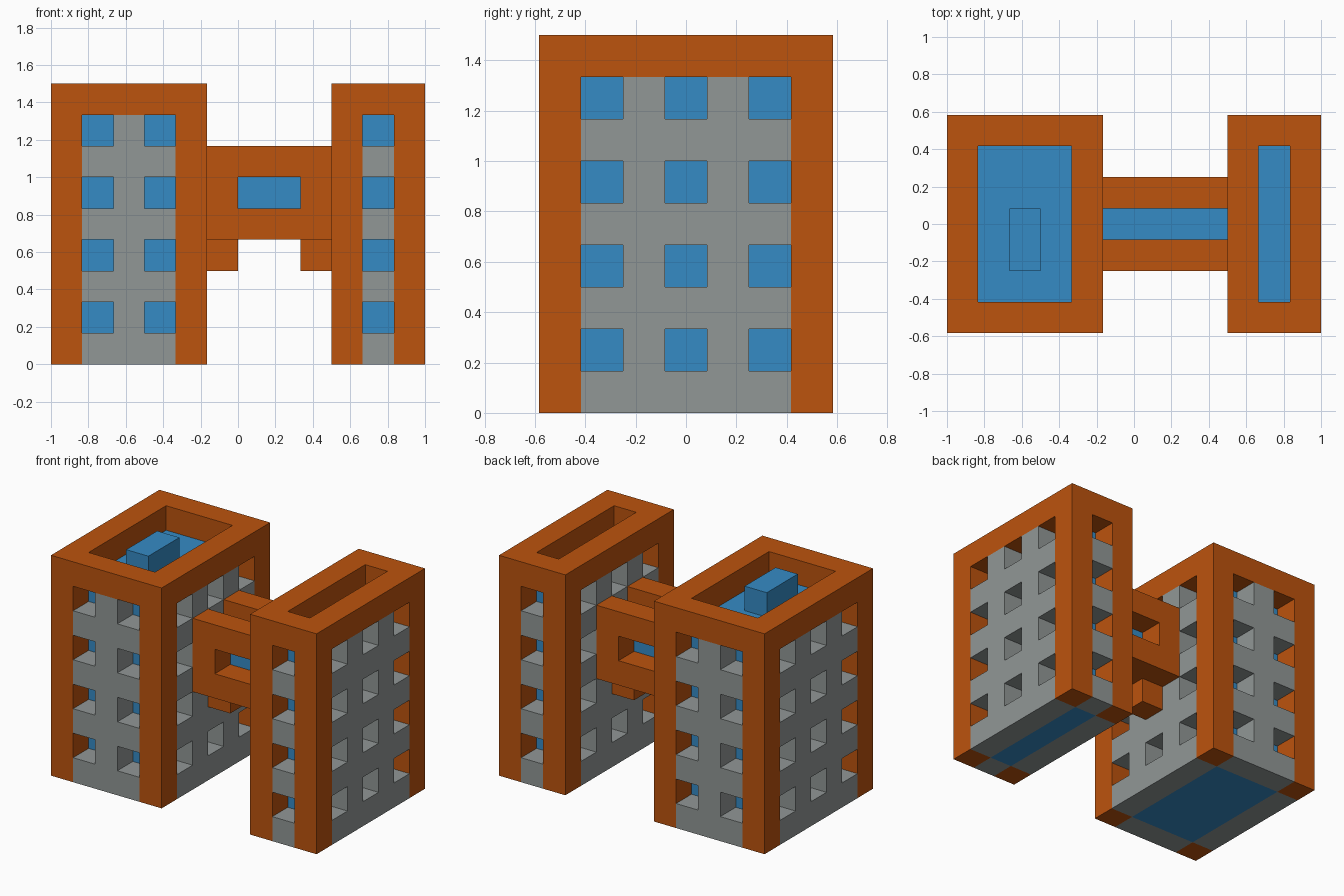
import bpy, bmesh
from collections import Counter
from mathutils import Matrix, Vector

if "Cube" in bpy.data.objects:
    bpy.data.objects.remove(bpy.data.objects["Cube"], do_unlink=True)

U = 1 / 6          # building module
HALF_Y = 3.5       # half depth of a tower, in modules
WALL_H = 8         # wall height, in modules


def material(name, rgb):
    lin = [c / 255 / 12.92 if c <= 10 else ((c / 255 + 0.055) / 1.055) ** 2.4 for c in rgb]
    m = bpy.data.materials.new(name)
    m.use_nodes = True
    m.diffuse_color = (*lin, 1)
    m.node_tree.nodes["Principled BSDF"].inputs["Base Color"].default_value = (*lin, 1)
    return m


ORANGE = material("burnt_orange", (188, 83, 13))
GREY = material("concrete_grey", (145, 151, 150))
BLUE = material("glass_blue", (53, 139, 197))


def solid(name, boxes, mat):
    """Join boxes (min corner, size; in modules) into one welded shell."""
    bm = bmesh.new()
    for corner, size in boxes:
        centre = Vector(corner) + Vector(size) / 2
        bmesh.ops.create_cube(bm, size=1, matrix=Matrix.Translation(centre * U)
                              @ Matrix.Diagonal((*(Vector(size) * U), 1)))

    # Drop the faces where two boxes touch, then weld the rest
    def key(f):
        return tuple(round(c * 1000) for c in f.calc_center_median())
    count = Counter(key(f) for f in bm.faces)
    inner = [f for f in bm.faces if count[key(f)] > 1]
    bmesh.ops.delete(bm, geom=inner, context='FACES')
    bmesh.ops.remove_doubles(bm, verts=bm.verts, dist=1e-4)
    mesh = bpy.data.meshes.new(name)
    bm.to_mesh(mesh)
    bm.free()
    mesh.materials.append(mat)
    obj = bpy.data.objects.new(name, mesh)
    bpy.context.collection.objects.link(obj)
    return obj


def wall(name, start, along, length):
    """Grey wall one module thick, with windows on every other cell and row."""
    cells = []
    for i in range(length):
        for z in range(WALL_H):
            if i % 2 == 0 and z % 2 == 1:
                continue
            p = [start[0], start[1], z]
            p[along] += i
            cells.append((p, (1, 1, 1)))
    solid(name, cells, GREY)


def tower(name, x0, x1):
    inner_x, inner_y = x1 - x0 - 2, 2 * HALF_Y - 2
    y0, y1 = -HALF_Y, HALF_Y
    # Corner columns and the roof frame that ties them together
    frame = []
    for x in (x0, x1 - 1):
        for y in (y0, y1 - 1):
            frame += [((x, y, 0), (1, 1, WALL_H)), ((x, y, WALL_H), (1, 1, 1))]
        frame.append(((x, y0 + 1, WALL_H), (1, inner_y, 1)))
    for y in (y0, y1 - 1):
        frame.append(((x0 + 1, y, WALL_H), (inner_x, 1, 1)))
    solid(name + "_frame", frame, ORANGE)
    # Four walls between the columns
    wall(name + "_front_wall", (x0 + 1, y0), 0, inner_x)
    wall(name + "_back_wall", (x0 + 1, y1 - 1), 0, inner_x)
    wall(name + "_wall_low_x", (x0, y0 + 1), 1, int(inner_y))
    wall(name + "_wall_high_x", (x1 - 1, y0 + 1), 1, int(inner_y))
    # Glass core, seen through the windows and as the sunken roof
    solid(name + "_core", [((x0 + 1, y0 + 1, 0), (inner_x, inner_y, WALL_H))], BLUE)


tower("wide_tower", -6, -1)
tower("narrow_tower", 3, 6)
solid("roof_box", [((-4, -1.5, WALL_H), (1, 2, 1))], BLUE)

# Bridge: two side panels with a wide window each, joined by a floor
bridge = [((x, -0.5, 4), (1, 1, 1)) for x in range(-1, 3)]
for y in (-1.5, 0.5):
    for x in range(-1, 3):
        for z in (4, 5, 6):
            if not (z == 5 and x in (0, 1)):
                bridge.append(((x, y, z), (1, 1, 1)))
solid("bridge_shell", bridge, ORANGE)
solid("bridge_core", [((-1, -0.5, 5), (4, 1, 1))], BLUE)

# Brackets under both ends of the bridge
for side, x in (("wide", -1), ("narrow", 2)):
    solid("bridge_bracket_" + side, [((x, -0.5, 3), (1, 1, 1))], ORANGE)
